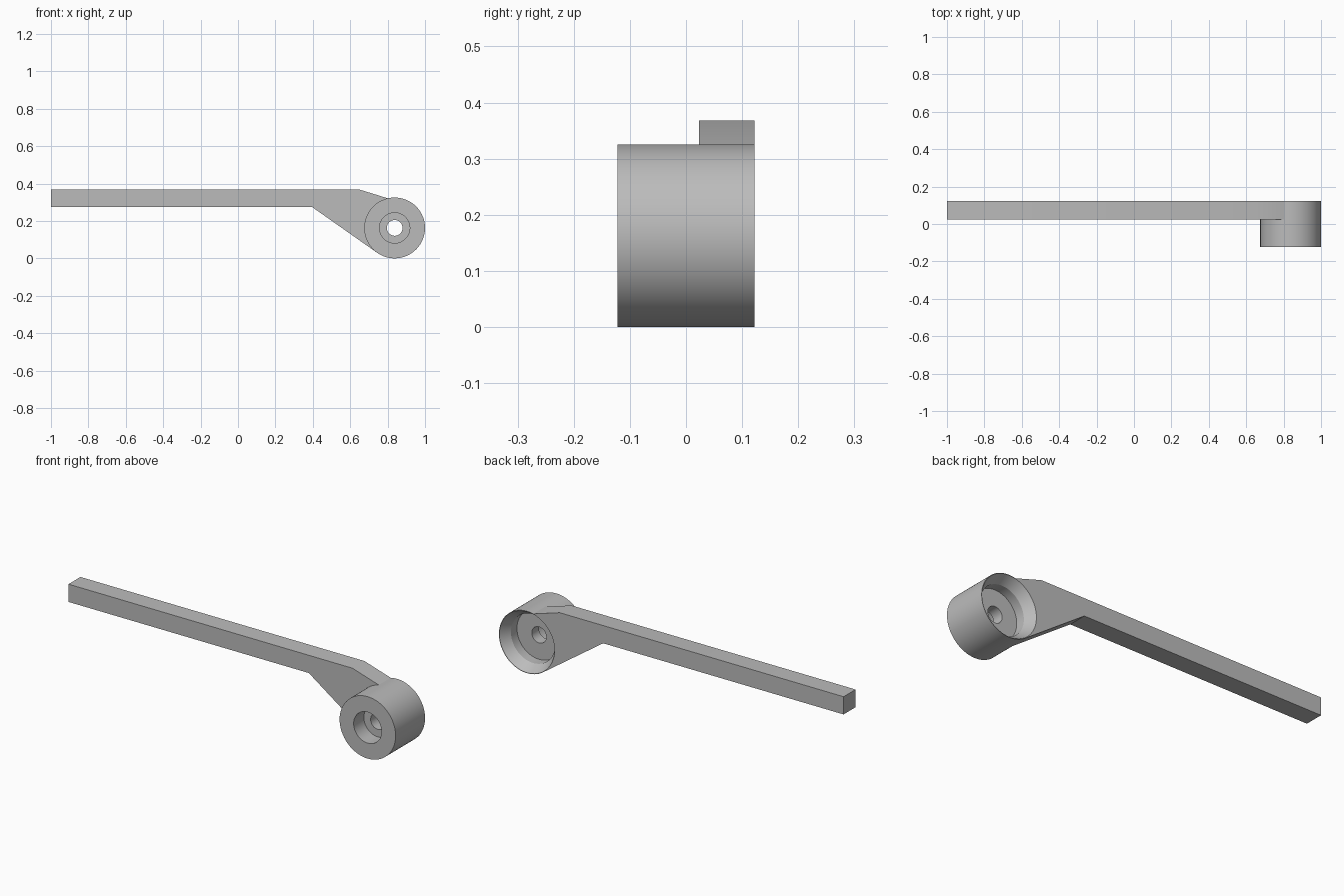
import bpy, bmesh, math

cube = bpy.data.objects.get("Cube")
if cube:
    bpy.data.objects.remove(cube, do_unlink=True)

GREY = (0.5, 0.5, 0.5, 1)
grey = bpy.data.materials.new("plain grey")
grey.use_nodes = True
grey.diffuse_color = GREY
grey.node_tree.nodes["Principled BSDF"].inputs["Base Color"].default_value = GREY

RADIUS = 0.1625
CX, CZ = 1 - RADIUS, RADIUS
FRONT, BACK, ARM_FRONT = -0.122, 0.122, 0.023
SEGMENTS = 96


def finish(bm, name):
    bmesh.ops.recalc_face_normals(bm, faces=bm.faces)
    mesh = bpy.data.meshes.new(name)
    bm.to_mesh(mesh)
    bm.free()
    mesh.materials.append(grey)
    obj = bpy.data.objects.new(name, mesh)
    bpy.context.collection.objects.link(obj)
    bpy.ops.object.select_all(action="DESELECT")
    obj.select_set(True)
    bpy.context.view_layer.objects.active = obj
    bpy.ops.object.shade_smooth_by_angle(angle=math.radians(25))
    return obj


def on_circle(angle):
    return CX + RADIUS * math.cos(angle), CZ + RADIUS * math.sin(angle)


# Hub: closed (radius, y) section turned about the pivot axis,
# with a front counterbore, a through hole and a flared rear recess
section = [
    (RADIUS, FRONT), (RADIUS, BACK), (0.16, BACK),
    (0.128, 0.072), (0.128, 0.022), (0.042, 0.022),
    (0.042, -0.037), (0.081, -0.037), (0.081, FRONT),
]
bm = bmesh.new()
rings = []
for i in range(SEGMENTS):
    a = math.tau * i / SEGMENTS
    rings.append([bm.verts.new((CX + r * math.cos(a), y, CZ + r * math.sin(a)))
                  for r, y in section])
for i, ring in enumerate(rings):
    following = rings[(i + 1) % SEGMENTS]
    for j in range(len(section)):
        k = (j + 1) % len(section)
        bm.faces.new((ring[j], ring[k], following[k], following[j]))
finish(bm, "pivot_hub")

# Arm: side outline that ends on the hub's rim, extruded through its thickness
top_angle, low_angle = math.radians(103), math.radians(235)
steps = 32
outline = [(0.395, 0.275), (-1, 0.275), (-1, 0.368), (0.648, 0.368)]
outline += [on_circle(top_angle + (low_angle - top_angle) * i / steps)
            for i in range(steps + 1)]
bm = bmesh.new()
face = bm.faces.new([bm.verts.new((x, ARM_FRONT, z)) for x, z in outline])
extruded = bmesh.ops.extrude_face_region(bm, geom=[face])["geom"]
bmesh.ops.translate(bm, vec=(0, BACK - ARM_FRONT, 0),
                    verts=[v for v in extruded if isinstance(v, bmesh.types.BMVert)])
finish(bm, "lever_arm")
